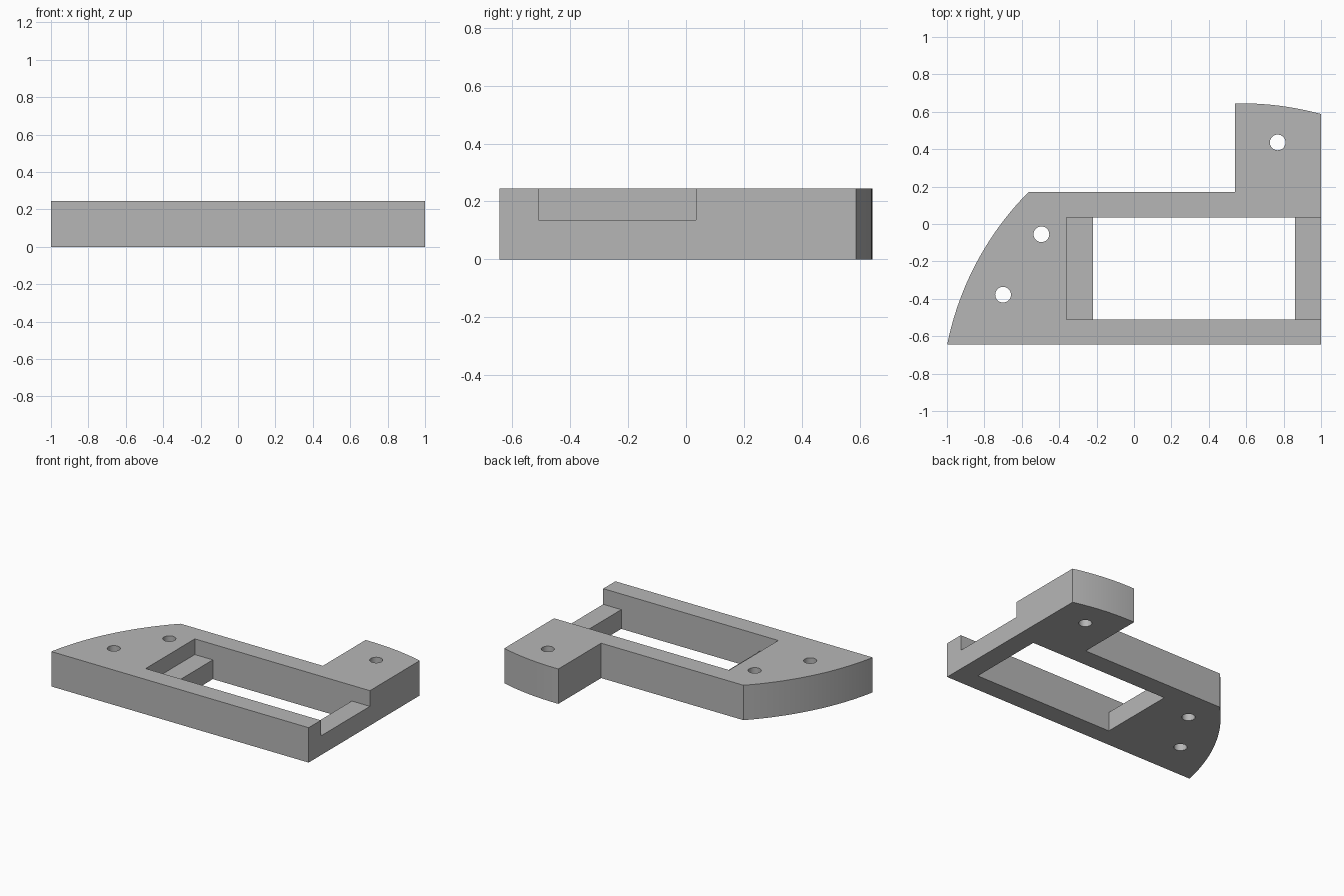
import bpy
import bmesh
from math import asin, cos, sin, pi

cube = bpy.data.objects.get("Cube")
if cube:
    bpy.data.objects.remove(cube, do_unlink=True)

HEIGHT = 0.245
LEDGE = 0.135          # height of the pocket floor
FRONT, BACK = -0.645, 0.17
STEP_X = 0.54          # inner side of the rear mounting tab
CX, CY, R = 0.575, -0.96, 1.605   # one circle trims the end and the tab

grey = bpy.data.materials.new("plain grey")
grey.use_nodes = True
colour = (0.47, 0.47, 0.47, 1)
grey.diffuse_color = colour
grey.node_tree.nodes["Principled BSDF"].inputs["Base Color"].default_value = colour


def prism(name, outline, z0, z1):
    """Extrude a closed outline from z0 up to z1."""
    bm = bmesh.new()
    face = bm.faces.new([bm.verts.new((x, y, z0)) for x, y in outline])
    top = bmesh.ops.extrude_face_region(bm, geom=[face])["geom"]
    verts = [v for v in top if isinstance(v, bmesh.types.BMVert)]
    bmesh.ops.translate(bm, verts=verts, vec=(0, 0, z1 - z0))
    bmesh.ops.recalc_face_normals(bm, faces=bm.faces)
    mesh = bpy.data.meshes.new(name)
    bm.to_mesh(mesh)
    bm.free()
    mesh.materials.append(grey)
    obj = bpy.data.objects.new(name, mesh)
    bpy.context.collection.objects.link(obj)
    return obj


def arc(a0, a1, steps, cx=CX, cy=CY, r=R):
    return [(cx + r * cos(a0 + (a1 - a0) * i / steps),
             cy + r * sin(a0 + (a1 - a0) * i / steps)) for i in range(steps + 1)]


def rectangle(x0, x1, y0, y1):
    return [(x0, y0), (x1, y0), (x1, y1), (x0, y1)]


def cut(target, cutter):
    cutter.hide_render = True
    mod = target.modifiers.new("cut", "BOOLEAN")
    mod.operation = "DIFFERENCE"
    mod.solver = "EXACT"
    mod.object = cutter
    bpy.context.view_layer.objects.active = target
    bpy.ops.object.modifier_apply(modifier=mod.name)
    bpy.data.objects.remove(cutter, do_unlink=True)


# Plate outline: straight front and right, curved tab back, curved left end
tab_arc = arc(pi / 2 - asin((1 - CX) / R), pi / 2 + asin((CX - STEP_X) / R), 12)
end_arc = arc(pi - asin((BACK - CY) / R), pi - asin((FRONT - CY) / R), 28)
plate = prism("bracket_plate",
              [(1, FRONT)] + tab_arc + [(STEP_X, BACK)] + end_arc, 0, HEIGHT)

# Pocket open on the right side, and the window through its floor
cut(plate, prism("pocket_cutter", rectangle(-0.36, 1.2, -0.51, 0.035), LEDGE, 0.5))
cut(plate, prism("window_cutter", rectangle(-0.22, 0.86, -0.51, 0.035), -0.2, 0.4))

# Screw holes
for x, y in [(-0.495, -0.055), (-0.7, -0.378), (0.768, 0.436)]:
    ring = arc(0, 2 * pi, 32, x, y, 0.042)[:-1]
    cut(plate, prism("hole_cutter", ring, -0.2, 0.5))

bpy.ops.object.select_all(action="DESELECT")
plate.select_set(True)
bpy.context.view_layer.objects.active = plate
bpy.ops.object.shade_smooth_by_angle(angle=pi / 6)
